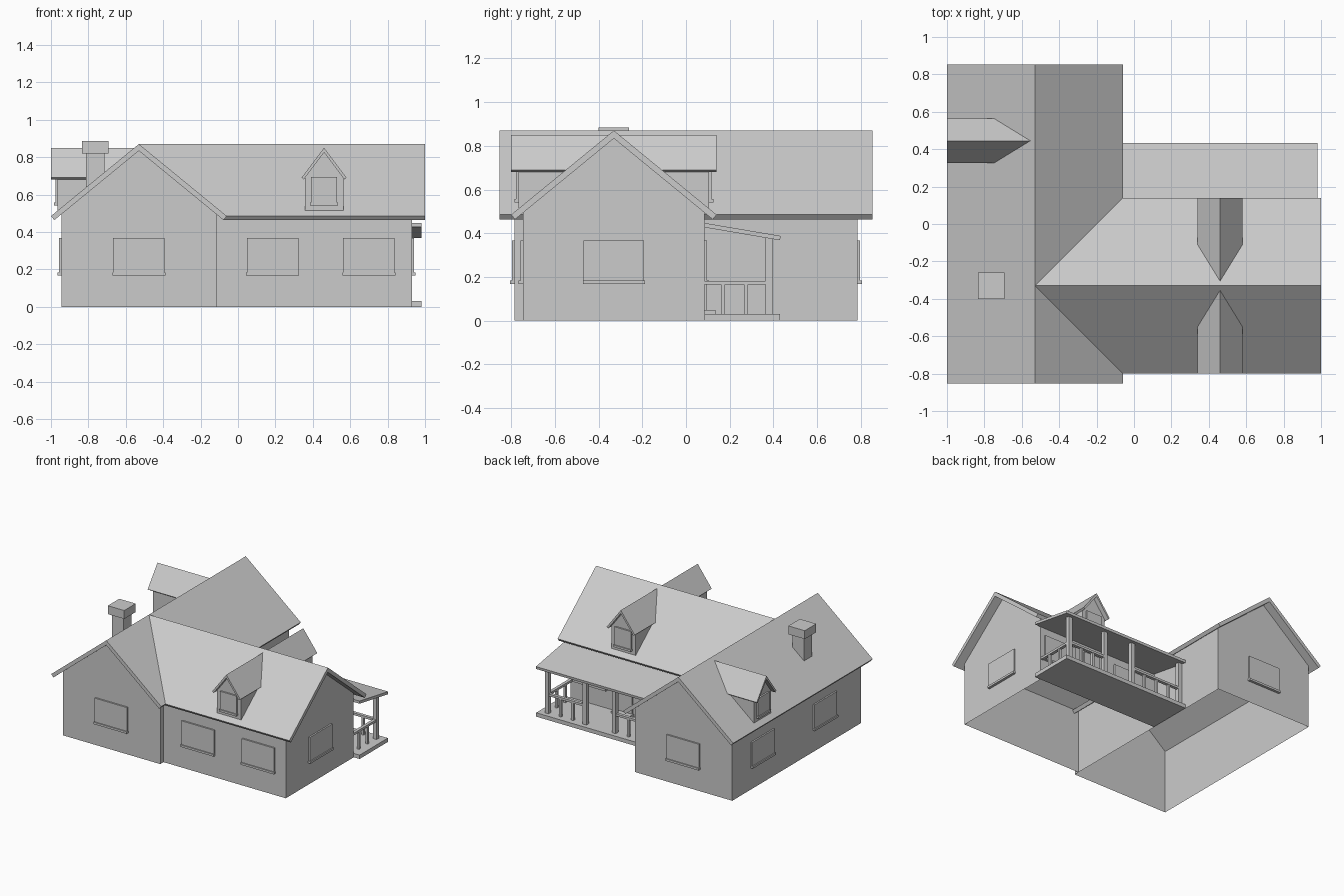
import bpy, bmesh
from math import radians, hypot
from mathutils import Matrix, Vector

cube = bpy.data.objects.get("Cube")
if cube:
    bpy.data.objects.remove(cube, do_unlink=True)

grey = bpy.data.materials.new("plain_grey")
grey.use_nodes = True
COLOUR = (0.6, 0.6, 0.6, 1)
grey.diffuse_color = COLOUR
grey.node_tree.nodes["Principled BSDF"].inputs["Base Color"].default_value = COLOUR

RIDGE, EAVE, HALF = 0.87, 0.485, 0.47
PITCH = (RIDGE - EAVE) / HALF
WALL = 0.415          # half the width between the long walls
BACK_WALL = 0.085


def frame(x, y, degrees=0):
    """Local frame: u across, v outward along the turned y axis, z up."""
    return Matrix.Translation((x, y, 0)) @ Matrix.Rotation(radians(degrees), 4, "Z")


def prism(name, place, profile, start, end, skip=(), start_cap=True):
    """Extrude a (u, z) profile along v; start may depend on the point."""
    begin = start if callable(start) else lambda u, z: start
    bm = bmesh.new()
    near = [bm.verts.new(place @ Vector((u, begin(u, z), z))) for u, z in profile]
    far = [bm.verts.new(place @ Vector((u, end, z))) for u, z in profile]
    n = len(profile)
    for i in range(n):
        if i not in skip:
            j = (i + 1) % n
            bm.faces.new((near[i], near[j], far[j], far[i]))
    if start_cap:
        bm.faces.new(near[::-1])
    bm.faces.new(far)
    bmesh.ops.recalc_face_normals(bm, faces=bm.faces)
    mesh = bpy.data.meshes.new(name)
    bm.to_mesh(mesh)
    bm.free()
    mesh.materials.append(grey)
    ob = bpy.data.objects.new(name, mesh)
    bpy.context.collection.objects.link(ob)
    return ob


def box(name, place, u0, u1, v0, v1, z0, z1):
    return prism(name, place, [(u0, z0), (u1, z0), (u1, z1), (u0, z1)], v0, v1)


def chevron(half, top, eave, thick):
    """Cross-section of a gable roof with square-cut eaves."""
    pitch = (top - eave) / half
    long = hypot(1, pitch)
    du, dz = thick * pitch / long, thick / long
    return [(0, top), (half, eave), (half - du, eave - dz), (0, top - thick * long),
            (du - half, eave - dz), (-half, eave)]


def gable(width, base, top, eave, half, thick):
    """Pentagon of wall that fits under a chevron roof."""
    pitch = (top - eave) / half
    peak = top - thick * hypot(1, pitch)
    side = peak - pitch * width
    return [(-width, base), (width, base), (width, side), (0, peak), (-width, side)]


def window(name, place, width, z0, z1):
    w = width / 2
    box(name, place, -w, w, 0, 0.012, z0, z1)
    box(name + "_sill", place, -w - 0.004, w + 0.004, 0, 0.02, z0 - 0.004, z0 + 0.012)


# Two crossing wings: open-bottomed walls and gable roofs
side_wing = frame(-0.53, 0)
main_wing = frame(0, -0.33, -90)
walls = gable(WALL, 0, RIDGE, EAVE, HALF, 0.028)
roof = chevron(HALF, RIDGE, EAVE, 0.028)
prism("side_wing_walls", side_wing, walls, -0.785, 0.785, skip=(0, 2, 3))
prism("main_wing_walls", main_wing, walls, -0.115, 0.93, skip=(0, 2, 3), start_cap=False)
prism("side_wing_roof", side_wing, roof, -0.852, 0.852)
prism("main_wing_roof", main_wing, roof, lambda u, z: -0.53 + abs(u), 1.0)


# Dormers, measured outward from the ridge they sit on
def on_roof(u, z):
    return (RIDGE - z) / PITCH - 0.004


for side, x, y, turn in (("front", 0.46, -0.33, 180), ("back", 0.46, -0.33, 0),
                         ("side", -0.53, 0.445, 90)):
    place = frame(x, y, turn)
    prism(side + "_dormer_walls", place, gable(0.103, 0.515, 0.85, 0.69, 0.12, 0.015),
          on_roof, 0.435)
    prism(side + "_dormer_roof", place, chevron(0.12, 0.85, 0.69, 0.015), on_roof, HALF)
    window(side + "_dormer_window", place @ Matrix.Translation((0, 0.435, 0)),
           0.14, 0.545, 0.695)

# Chimney
stack = frame(-0.763, -0.33)
box("chimney_shaft", stack, -0.05, 0.05, -0.05, 0.05, 0.62, 0.83)
box("chimney_cap", stack, -0.07, 0.07, -0.07, 0.07, 0.82, 0.885)

# Ground floor windows: name, position on the wall, facing
for name, x, y, turn in (
        ("side_wing_front_window", -0.53, -0.785, 180),
        ("side_wing_back_window", -0.53, 0.785, 0),
        ("front_window_a", 0.185, -0.745, 180),
        ("front_window_b", 0.70, -0.745, 180),
        ("gable_window", 0.93, -0.33, -90),
        ("side_window_a", -0.945, 0.42, 90),
        ("side_window_b", -0.945, -0.34, 90),
        ("porch_window_a", 0.12, BACK_WALL, 0),
        ("porch_window_b", 0.755, BACK_WALL, 0)):
    window(name, frame(x, y, turn), 0.276, 0.172, 0.367)

# Porch deck, door and lean-to roof
WEST, EAST, RAIL_Y, RAIL_X = -0.11, 0.98, 0.38, 0.914
world = Matrix.Identity(4)
box("porch_floor", world, WEST, EAST, BACK_WALL, 0.43, 0, 0.03)
box("door", world, 0.395, 0.535, BACK_WALL, 0.097, 0.03, 0.367)
box("door_step", world, 0.385, 0.545, BACK_WALL, 0.135, 0.03, 0.048)
lean_to = [(-BACK_WALL, 0.447), (-0.433, 0.388), (-0.43, 0.368), (-BACK_WALL, 0.427)]
prism("porch_roof", frame(0, 0, -90), lean_to, WEST, EAST)


# Porch posts and railings
def upright(name, x, y, half, top):
    box(name, world, x - half, x + half, y - half, y + half, 0.03, top)


for x in (RAIL_X, 0.59, 0.34, WEST + 0.016):
    upright("porch_post", x, RAIL_Y, 0.016, 0.385)
for x in (0.805, 0.70, 0.225, 0.115, 0.005):
    upright("baluster", x, RAIL_Y, 0.009, 0.17)
for y in (0.17, 0.275):
    upright("baluster", RAIL_X, y, 0.009, 0.17)
for x0, x1 in ((WEST, 0.34), (0.59, RAIL_X)):
    box("front_rail", world, x0, x1, RAIL_Y - 0.012, RAIL_Y + 0.012, 0.165, 0.182)
box("end_rail", world, RAIL_X - 0.012, RAIL_X + 0.012, BACK_WALL, RAIL_Y, 0.165, 0.182)
